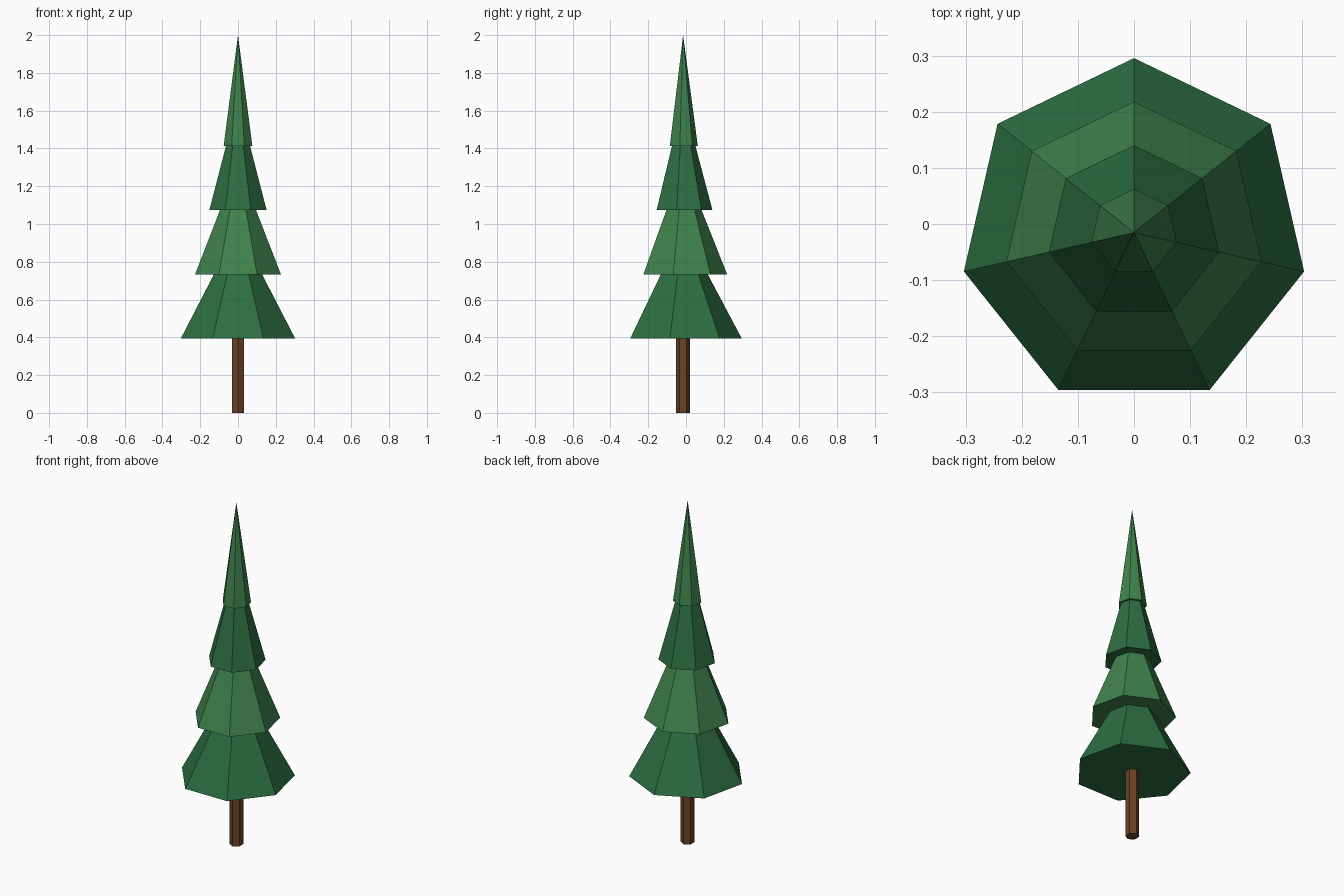
import bpy

if "Cube" in bpy.data.objects:
    bpy.data.objects.remove(bpy.data.objects["Cube"])

CENTRE_Y = -0.0154   # puts the seven-sided outline's bounds on the origin


def material(name, color):
    mat = bpy.data.materials.new(name)
    mat.diffuse_color = (*color, 1.0)
    mat.use_nodes = True
    mat.node_tree.nodes["Principled BSDF"].inputs["Base Color"].default_value = mat.diffuse_color
    return mat


def prism(name, sides, r_bottom, r_top, z, height, mat):
    """Flat-faced closed cone or cylinder standing at height z, one corner towards +y."""
    bpy.ops.mesh.primitive_cone_add(
        vertices=sides, radius1=r_bottom, radius2=r_top, depth=height,
        end_fill_type='NGON', location=(0, CENTRE_Y, z + height / 2))
    obj = bpy.context.object
    obj.name = name
    obj.data.materials.append(mat)
    return obj


bark = material("bark_brown", (0.147, 0.054, 0.019))
greens = [material("dark_green", (0.026, 0.156, 0.053)),
          material("light_green", (0.050, 0.223, 0.075))]

# Trunk
prism("trunk", 6, 0.037, 0.037, 0.0, 0.395, bark)

# Foliage tiers: equal heights, evenly shrinking and stacked
for i in range(4):
    prism(f"foliage_tier_{i + 1}", 7, 0.311 - 0.0777 * i, 0.0,
          0.393 + 0.34 * i, 0.587, greens[i % 2])
